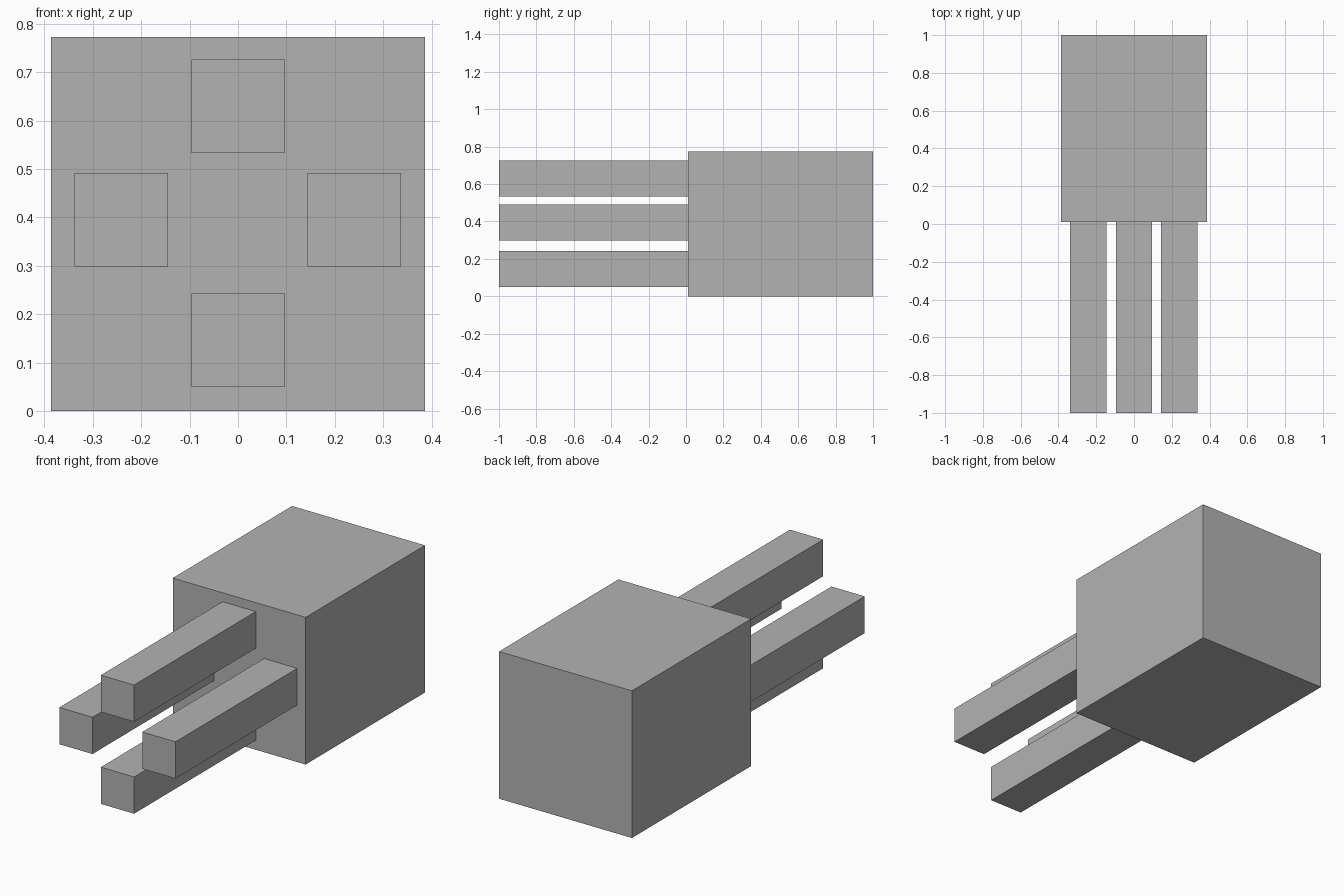
import bpy

if "Cube" in bpy.data.objects:
    bpy.data.objects.remove(bpy.data.objects["Cube"])

grey = bpy.data.materials.new("plain grey")
grey.diffuse_color = (0.45, 0.45, 0.45, 1)
grey.use_nodes = True
grey.node_tree.nodes["Principled BSDF"].inputs["Base Color"].default_value = grey.diffuse_color


def box(name, lo, hi):
    """Axis-aligned block between two corners."""
    centre = [(a + b) / 2 for a, b in zip(lo, hi)]
    bpy.ops.mesh.primitive_cube_add(size=1, location=centre)
    ob = bpy.context.object
    ob.name = name
    ob.scale = [b - a for a, b in zip(lo, hi)]
    bpy.ops.object.transform_apply(location=False, rotation=False, scale=True)
    ob.data.materials.append(grey)
    return ob


# Main block
FACE_Y = 0.01
box("body", (-0.386, FACE_Y, 0), (0.386, 1, 0.773))

# Four square prongs in a cross layout on the front face
HALF = 0.0965
prongs = {
    "top_prong": (0, 0.6295),
    "bottom_prong": (0, 0.1465),
    "left_prong": (-0.2415, 0.3955),
    "right_prong": (0.2405, 0.3955),
}
for name, (x, z) in prongs.items():
    box(name, (x - HALF, -1, z - HALF), (x + HALF, FACE_Y, z + HALF))
